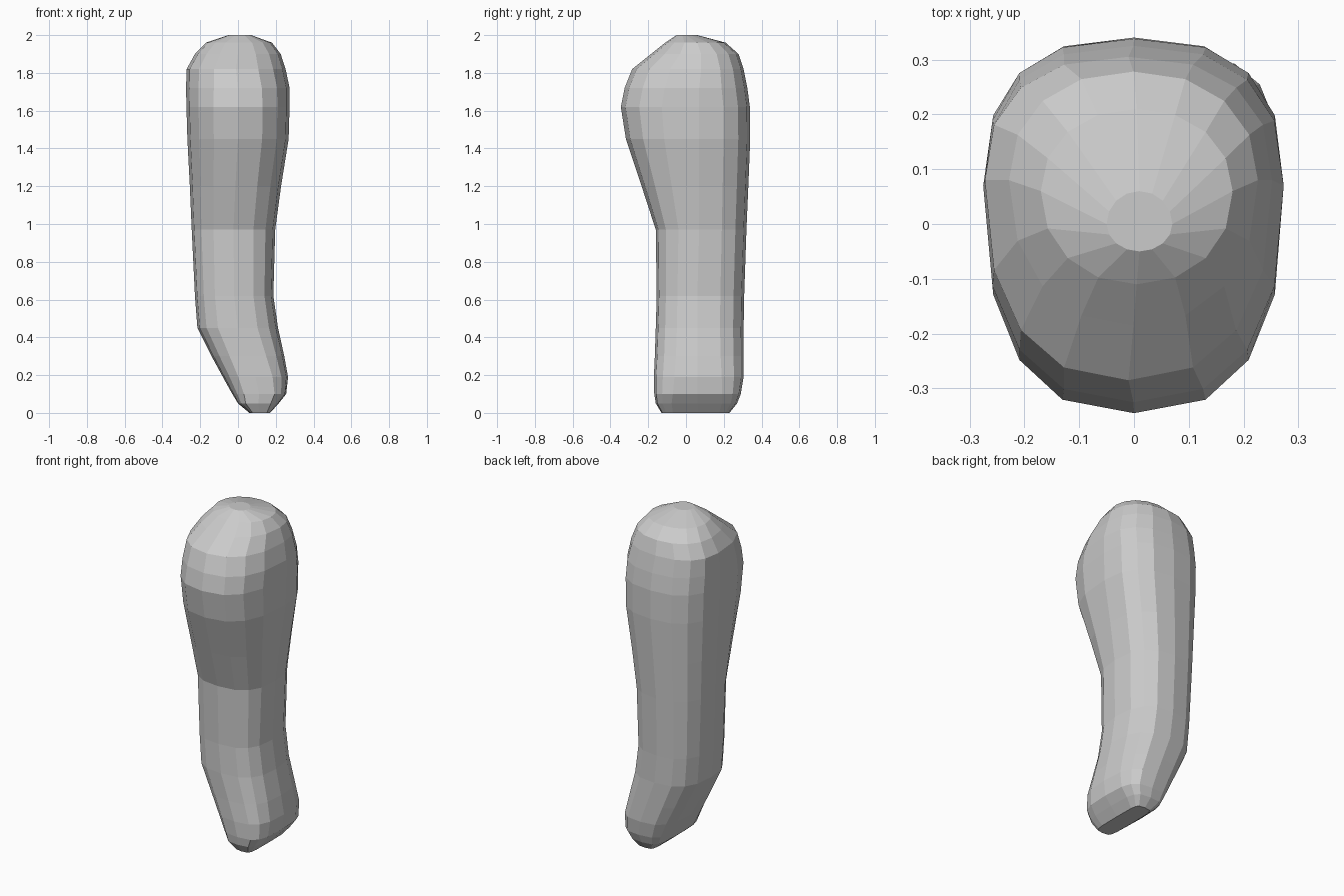
import bpy, bmesh
from math import cos, sin, pi, copysign

SIDES = 16

# Cross-sections: z, left x, right x, front y, back y, y of widest point, squareness
SECTIONS = [
    (0.00, 0.06, 0.17, -0.13, 0.23, 0.06, 5.0),
    (0.05, 0.00, 0.215, -0.16, 0.27, 0.06, 4.0),
    (0.10, -0.03, 0.255, -0.168, 0.29, 0.06, 3.4),
    (0.19, -0.08, 0.265, -0.17, 0.305, 0.06, 3.0),
    (0.30, -0.14, 0.245, -0.165, 0.305, 0.06, 2.8),
    (0.45, -0.215, 0.212, -0.16, 0.305, 0.06, 2.7),
    (0.62, -0.228, 0.187, -0.155, 0.308, 0.06, 2.7),
    (0.97, -0.245, 0.197, -0.16, 0.32, 0.07, 2.6),
    (1.20, -0.255, 0.228, -0.235, 0.33, 0.07, 2.6),
    (1.45, -0.268, 0.268, -0.318, 0.34, 0.07, 2.6),
    (1.62, -0.273, 0.273, -0.345, 0.338, 0.07, 2.6),
    (1.72, -0.275, 0.273, -0.325, 0.325, 0.07, 2.5),
    (1.82, -0.272, 0.252, -0.285, 0.305, 0.08, 2.4),
    (1.90, -0.228, 0.226, -0.185, 0.278, 0.08, 2.2),
    (1.96, -0.17, 0.18, -0.11, 0.21, 0.06, 2.1),
    (2.00, -0.05, 0.07, -0.05, 0.06, 0.0, 2.0),
]


def power(v, e):
    return copysign(abs(v) ** e, v) if abs(v) > 1e-6 else 0.0


def ring(bm, z, xl, xr, yf, yb, ym, n):
    verts = []
    for i in range(SIDES):
        a = 2 * pi * i / SIDES
        c, s = power(cos(a), 2 / n), power(sin(a), 2 / n)
        x = (xl + xr) / 2 + c * (xr - xl) / 2
        y = ym + s * ((yb - ym) if s > 0 else (ym - yf))
        verts.append(bm.verts.new((x, y, z)))
    return verts


# Curved shaft with bulging rounded head, lofted through the sections
bm = bmesh.new()
rings = [ring(bm, *s) for s in SECTIONS]
for lo, hi in zip(rings, rings[1:]):
    for i in range(SIDES):
        j = (i + 1) % SIDES
        bm.faces.new((lo[i], lo[j], hi[j], hi[i]))
bm.faces.new(rings[0][::-1])
bm.faces.new(rings[-1])
bmesh.ops.recalc_face_normals(bm, faces=bm.faces)

mesh = bpy.data.meshes.new("curved_club")
bm.to_mesh(mesh)
bm.free()
club = bpy.data.objects.new("curved_club", mesh)
bpy.context.collection.objects.link(club)
